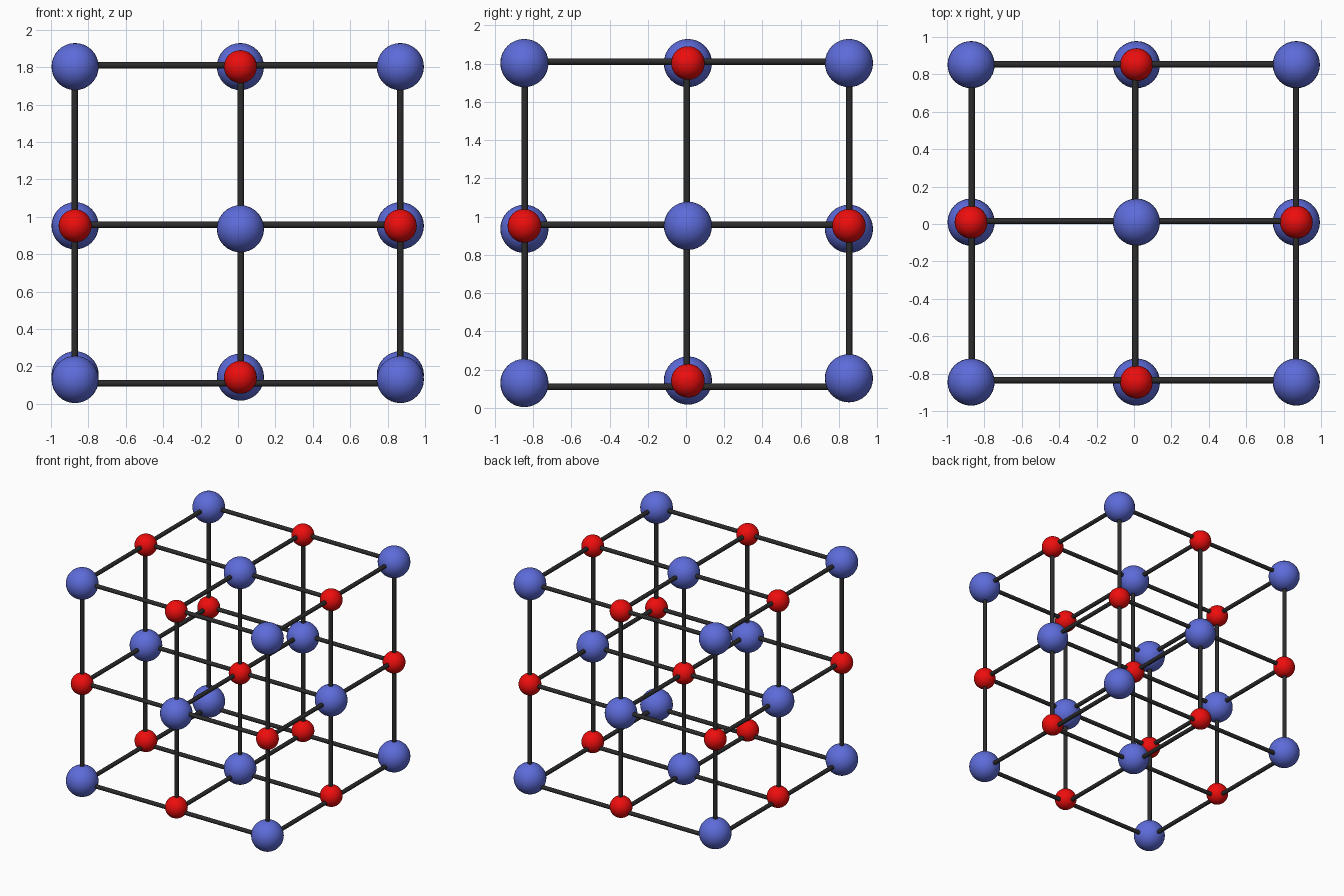
import bpy
from mathutils import Vector

if "Cube" in bpy.data.objects:
    bpy.data.objects.remove(bpy.data.objects["Cube"])


def material(name, color):
    m = bpy.data.materials.new(name)
    m.diffuse_color = (*color, 1)
    m.use_nodes = True
    m.node_tree.nodes["Principled BSDF"].inputs["Base Color"].default_value = m.diffuse_color
    return m


BLUE = material("blue", (0.11, 0.15, 0.70))
RED = material("red", (0.85, 0.004, 0.004))
DARK = material("dark", (0.025, 0.025, 0.025))


def finish(name, mat):
    ob = bpy.context.object
    ob.name = name
    ob.data.materials.append(mat)
    bpy.ops.object.shade_smooth_by_angle()
    return ob


def ball(name, pos, radius, mat):
    bpy.ops.mesh.primitive_uv_sphere_add(segments=32, ring_count=16, radius=radius, location=pos)
    return finish(name, mat)


def rod(name, a, b, radius=0.017):
    a, b = Vector(a), Vector(b)
    bpy.ops.mesh.primitive_cylinder_add(vertices=16, radius=radius, depth=(b - a).length,
                                        location=(a + b) / 2)
    ob = finish(name, DARK)
    ob.rotation_mode = 'QUATERNION'
    ob.rotation_quaternion = (b - a).to_track_quat('Z', 'Y')
    return ob


# Balls: alternating large blue and small red on a 3 x 3 x 3 lattice
X = {-1: -0.871, 0: 0.013, 1: 0.868}
Y = {-1: -0.845, 0: 0.01, 1: 0.852}
BOTTOM = {-1: 0.13, 0: 0.143, 1: 0.155}     # lower layer tilts up to the back
for i in X:
    for j in Y:
        for k in (-1, 0, 1):
            blue = (i + j + k) % 2 == 1
            if k == -1:
                z = BOTTOM[j] if blue else 0.142
            elif k == 0:
                z = 0.936 if blue and i == 0 else 0.952
            else:
                z = 1.803
            name = "large_ball" if blue else "small_ball"
            ball(name, (X[i], Y[j], z), 0.126 if blue else 0.088, BLUE if blue else RED)

# Rods: three sets of nine running through the rows of balls
rod_z = (0.11, 0.957, 1.811)
for y in (-0.835, 0.016, 0.854):
    for z in rod_z:
        rod("cross_rod", (-0.87, y, z), (0.87, y, z))
for x in (-0.867, 0.006, 0.866):
    for z in rod_z:
        rod("depth_rod", (x, -0.845, z), (x, 0.852, z))
for x in (-0.873, 0.015, 0.868):
    for y in (-0.843, 0.005, 0.853):
        rod("upright_rod", (x, y, 0.11), (x, y, 1.81))
